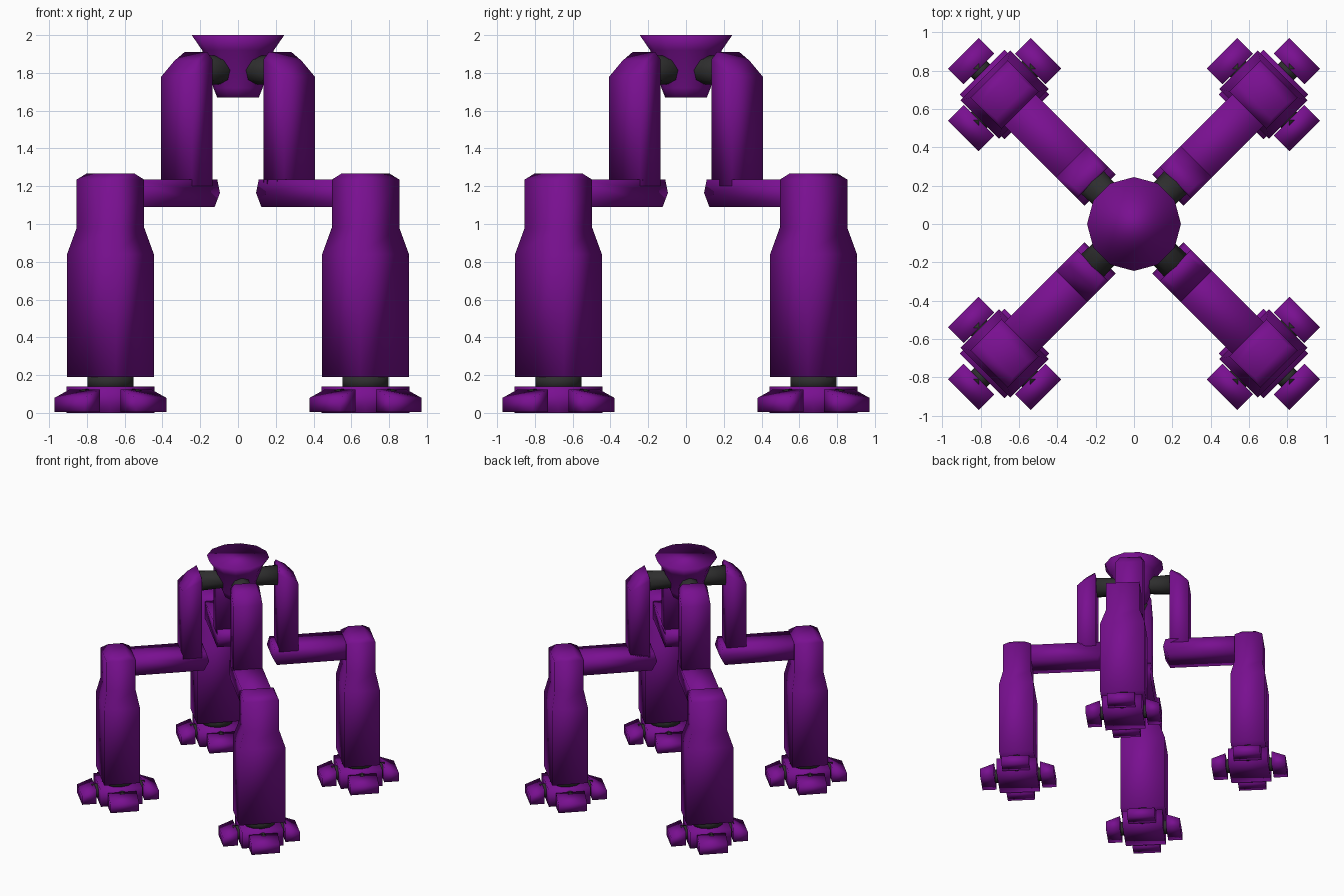
import bpy, bmesh, math
from mathutils import Matrix

if "Cube" in bpy.data.objects:
    bpy.data.objects.remove(bpy.data.objects["Cube"])


def material(name, color):
    m = bpy.data.materials.new(name)
    m.diffuse_color = (*color, 1)
    m.use_nodes = True
    m.node_tree.nodes["Principled BSDF"].inputs["Base Color"].default_value = m.diffuse_color
    return m


PURPLE = material("purple", (0.19, 0.005, 0.28))
BLACK = material("dark_grey", (0.027, 0.027, 0.027))


def finish(name, bm, mat, matrix=Matrix()):
    bmesh.ops.recalc_face_normals(bm, faces=bm.faces)
    bm.transform(matrix)
    mesh = bpy.data.meshes.new(name)
    bm.to_mesh(mesh)
    bm.free()
    mesh.materials.append(mat)
    mesh.shade_smooth()
    ob = bpy.data.objects.new(name, mesh)
    bpy.context.collection.objects.link(ob)
    return ob


def bridge(bm, rings):
    """Skin a list of vertex rings and cap both ends."""
    n = len(rings[0])
    for r, s in zip(rings, rings[1:]):
        for i in range(n):
            j = (i + 1) % n
            bm.faces.new((r[i], r[j], s[j], s[i]))
    bm.faces.new(rings[0])
    bm.faces.new(rings[-1])


def box_loft(name, sections, mat, matrix):
    """Stacked rectangles: inner x, outer x, half width, inner z, outer z."""
    bm = bmesh.new()
    rings = [[bm.verts.new(p) for p in
              ((x0, -w, z0), (x1, -w, z1), (x1, w, z1), (x0, w, z0))]
             for x0, x1, w, z0, z1 in sections]
    bridge(bm, rings)
    return finish(name, bm, mat, matrix)


def extrude(name, profile, w, mat, matrix):
    """Side profile (x, z) given a width along y."""
    bm = bmesh.new()
    bridge(bm, [[bm.verts.new((x, y, z)) for x, z in profile] for y in (-w, w)])
    return finish(name, bm, mat, matrix)


def lathe(name, rings, sides, mat, matrix=Matrix()):
    """Rings of (radius, height) around the local z axis."""
    bm = bmesh.new()
    step = 2 * math.pi / sides
    bridge(bm, [[bm.verts.new((r * math.cos(i * step), r * math.sin(i * step), z))
                 for i in range(sides)] for r, z in rings])
    return finish(name, bm, mat, matrix)


LAY = Matrix.Rotation(math.pi / 2, 4, 'Y')  # local z -> x

# Central head
lathe("head", [(0.11, 1.67), (0.13, 1.72), (0.19, 1.92), (0.245, 2.0)], 12, PURPLE)

FOOT = 0.955  # distance from centre to each foot
for k in range(4):
    leg = Matrix.Rotation(math.radians(45 + 90 * k), 4, 'Z')
    n = f"_{k + 1}"

    # Shoulder joint
    lathe("shoulder_joint" + n, [(0.07, 0.08), (0.075, 0.14), (0.085, 0.33)], 8, BLACK,
          leg @ Matrix.Translation((0, 0, 1.815)) @ LAY)

    # Upright arm with slanted top
    box_loft("upper_arm" + n, [(0.305, 0.46, 0.115, 1.2, 1.2),
                               (0.305, 0.46, 0.115, 1.87, 1.78),
                               (0.315, 0.39, 0.085, 1.91, 1.865)], PURPLE, leg)

    # Horizontal arm with pointed elbow
    extrude("forearm" + n, [(0.27, 1.235), (0.25, 1.165), (0.29, 1.09),
                            (0.95, 1.09), (0.95, 1.235)], 0.115, PURPLE, leg)

    # Shin: wide below, narrow above, chamfered top
    shin = [(0.142, 0.183, 0.19), (0.142, 0.183, 0.84), (0.115, 0.138, 0.98),
            (0.115, 0.138, 1.235), (0.058, 0.12, 1.268)]
    box_loft("shin" + n, [(FOOT - a, FOOT + a, b, z, z) for a, b, z in shin], PURPLE, leg)

    # Ankle and foot block
    foot = leg @ Matrix.Translation((FOOT, 0, 0))
    lathe("ankle" + n, [(0.127, 0.13), (0.127, 0.2)], 12, BLACK, foot)
    box_loft("foot_block" + n, [(-0.165, 0.165, 0.165, z, z) for z in (0, 0.14)],
             PURPLE, foot)

    # Four toes with their joints
    for t in range(4):
        turn = foot @ Matrix.Rotation(math.pi / 2 * t, 4, 'Z')
        tn = f"{n}_{t + 1}"
        lathe("toe_joint" + tn, [(0.058, 0.14), (0.058, 0.21)], 8, BLACK,
              turn @ Matrix.Translation((0, 0, 0.068)) @ LAY)
        box_loft("toe" + tn, [(0.19, 0.305, 0.113, 0.005, 0.005),
                              (0.19, 0.305, 0.113, 0.125, 0.08)], PURPLE, turn)
